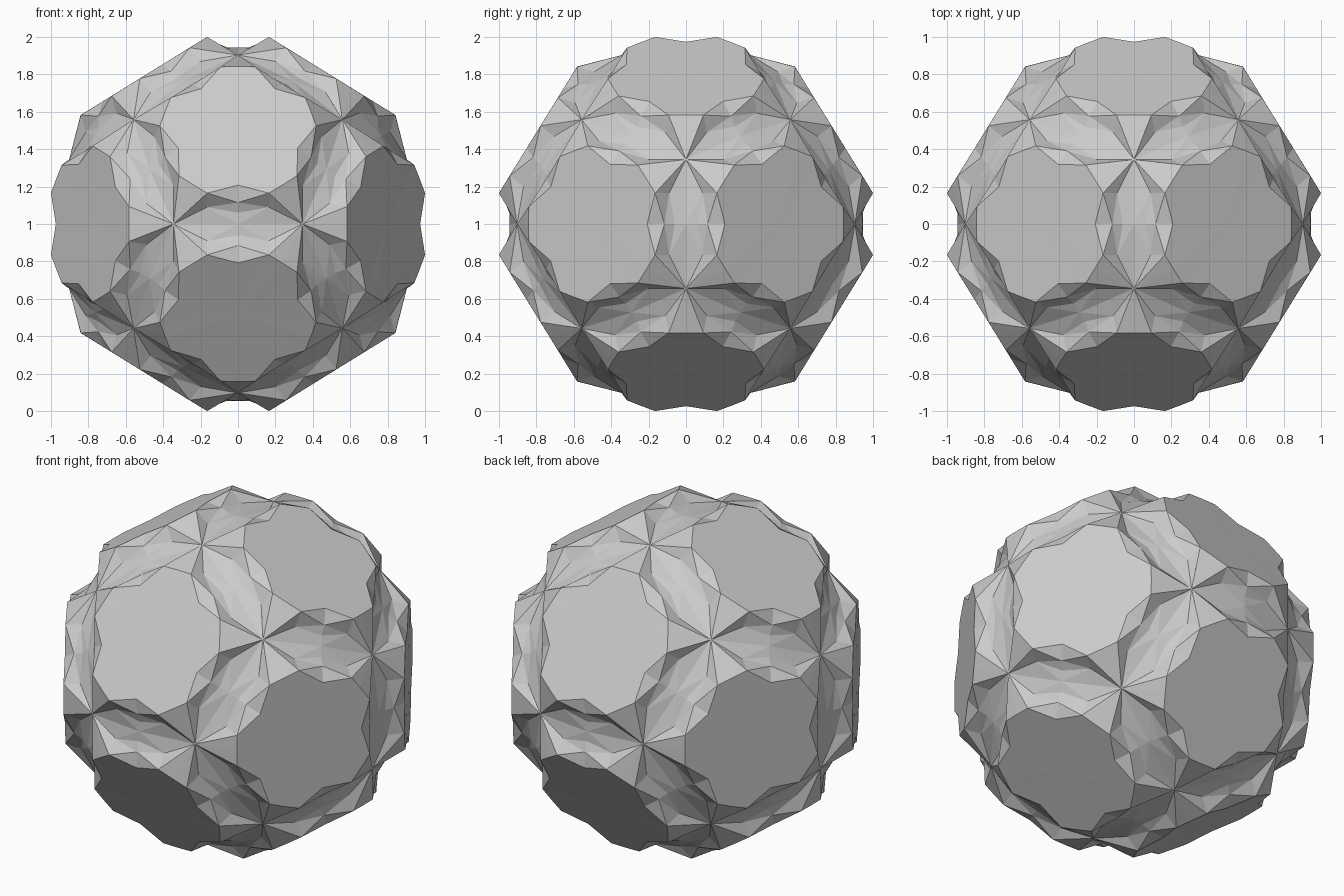
import bpy, bmesh
from mathutils import Vector

if "Cube" in bpy.data.objects:
    bpy.data.objects.remove(bpy.data.objects["Cube"])

PHI = (1 + 5 ** 0.5) / 2
CENTRE = Vector((0, 0, 1))

grey = bpy.data.materials.new("plain grey")
grey.diffuse_color = (0.6, 0.6, 0.6, 1)
grey.use_nodes = True
grey.node_tree.nodes["Principled BSDF"].inputs["Base Color"].default_value = grey.diffuse_color

# Twelve five-fold axes, one per raised plate
axes = []
for a in (-1, 1):
    for b in (-PHI, PHI):
        axes += [Vector(v).normalized() for v in ((a, 0, b), (b, a, 0), (0, b, a))]

# Sixty sector frames: one for each plate and neighbouring plate.
# x runs across the groove, y along it, z outward.
frames = []
for n in axes:
    for m in axes:
        if 0.1 < n.dot(m) < 0.9:
            z, x = (n + m).normalized(), (n - m).normalized()
            frames.append((x, z.cross(x), z))

# Key points of one sector
n0 = Vector((1, 0, PHI)).normalized()
inward = Vector((-n0.z, 0, n0.x))            # in the plate, toward the groove
hub = n0 * 0.938                             # plate centre
notch = hub + inward * 0.335                 # notch in the plate rim
chevron = Vector((0.115, 0, 0.967))          # low point of the groove lip
floor_mid = Vector((0, 0, 0.945))
floor_side = Vector((0.06, 0, 0.945))


def half(s):
    """Points on one half of the sector, s = -1 or 1 along the groove."""
    tip = Vector((0.165, s * 0.165, 1.0))
    dent = Vector((0, s * 0.345, 0.903))
    foot = Vector((0.09, s * 0.165, 0.938))
    to_dent = (dent - n0 * dent.dot(n0)).normalized()
    corner = hub + to_dent * 0.410
    return tip, dent, foot, corner


parts = {"raised_plates": [], "rim_notches": [], "dent_walls": [],
         "groove_walls": [], "groove_floors": []}
for s in (-1, 1):
    tip, dent, foot, corner = half(s)
    parts["raised_plates"] += [(hub, notch, tip), (hub, tip, corner)]
    parts["rim_notches"] += [(tip, notch, chevron)]
    parts["dent_walls"] += [(dent, tip, corner)]
    parts["groove_walls"] += [(dent, foot, tip), (foot, floor_side, chevron),
                              (foot, chevron, tip)]
    parts["groove_floors"] += [(dent, foot, floor_mid), (foot, floor_side, floor_mid)]


def build(name, faces):
    """Repeat the sector faces around the ball, facing outward."""
    bm = bmesh.new()
    for x, y, z in frames:
        for face in faces:
            pts = [x * p.x + y * p.y + z * p.z for p in face]
            if (pts[1] - pts[0]).cross(pts[2] - pts[0]).dot(pts[0]) < 0:
                pts.reverse()
            bm.faces.new([bm.verts.new(p + CENTRE) for p in pts])
    bmesh.ops.remove_doubles(bm, verts=bm.verts, dist=0.0005)
    mesh = bpy.data.meshes.new(name)
    bm.to_mesh(mesh)
    bm.free()
    mesh.materials.append(grey)
    bpy.context.collection.objects.link(bpy.data.objects.new(name, mesh))


for name, faces in parts.items():
    build(name, faces)
